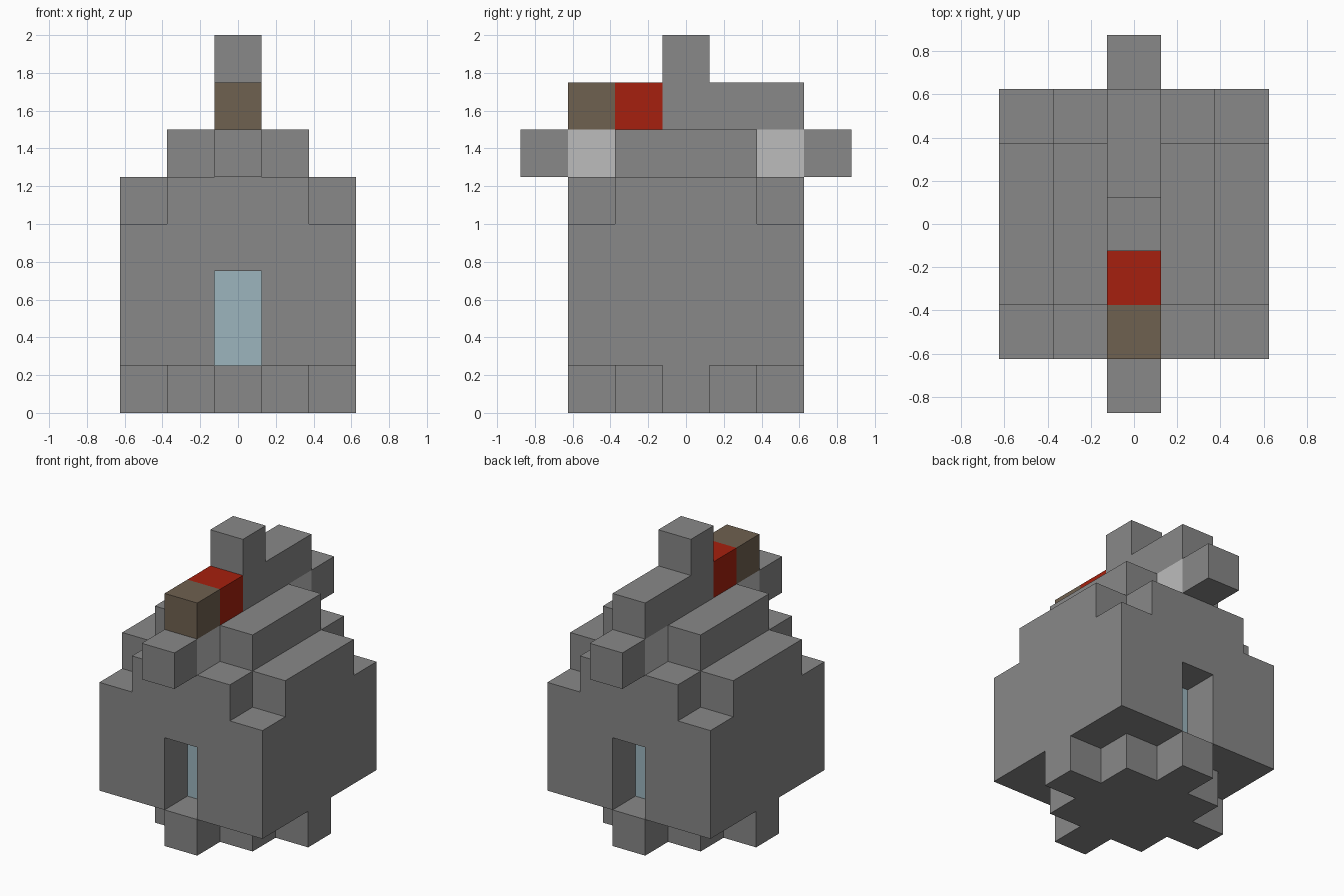
import bpy
import bmesh
from itertools import product
from mathutils import Vector

UNIT = 0.25  # edge length of one block

cube = bpy.data.objects.get("Cube")
if cube:
    bpy.data.objects.remove(cube, do_unlink=True)


def make_material(name, rgb):
    mat = bpy.data.materials.new(name)
    mat.use_nodes = True
    mat.diffuse_color = (*rgb, 1)
    mat.node_tree.nodes["Principled BSDF"].inputs["Base Color"].default_value = (*rgb, 1)
    return mat


stone = make_material("stone_grey", (0.246, 0.246, 0.246))
pale = make_material("pale_grey", (0.503, 0.503, 0.503))
red = make_material("red", (0.381, 0.0144, 0.0044))
brown = make_material("brown", (0.159, 0.119, 0.08))
blue = make_material("pale_blue", (0.332, 0.462, 0.515))


def block(xs, ys, zs):
    """Cells in inclusive x, y and z ranges."""
    return set(product(*(range(a, b + 1) for a, b in (xs, ys, zs))))


def build(name, cells, mat):
    """Closed shell around a group of block cells, flat areas merged."""
    bm = bmesh.new()
    for cell in cells:
        for axis, sign in product(range(3), (-1, 1)):
            neighbour = list(cell)
            neighbour[axis] += sign
            if tuple(neighbour) in cells:
                continue
            centre = Vector(cell) + Vector((0, 0, 0.5))
            normal, u, v = Vector(), Vector(), Vector()
            normal[axis] = sign / 2
            u[(axis + 1) % 3] = 0.5
            v[(axis + 2) % 3] = sign / 2
            corners = (-u - v, u - v, u + v, v - u)
            bm.faces.new([bm.verts.new((centre + normal + c) * UNIT) for c in corners])
    bmesh.ops.remove_doubles(bm, verts=bm.verts, dist=0.001)
    bmesh.ops.dissolve_limit(bm, angle_limit=0.01, verts=bm.verts, edges=bm.edges)
    mesh = bpy.data.meshes.new(name)
    bm.to_mesh(mesh)
    bm.free()
    mesh.materials.append(mat)
    bpy.context.collection.objects.link(bpy.data.objects.new(name, mesh))


# Stepped diamond foot
foot = {c for c in block((-2, 2), (-2, 2), (0, 0)) if abs(c[0]) + abs(c[1]) <= 2}
build("foot", foot, stone)

# Main walls with a doorway front and back, and the blue core inside
doorway = block((0, 0), (-2, 2), (1, 2))
build("walls", block((-2, 2), (-2, 2), (1, 3)) - doorway, stone)
build("doorway_core", block((0, 0), (-1, 1), (1, 2)), blue)

# Roof tiers: a cross-shaped lower tier and a square upper tier
lower = block((-2, 2), (-1, 1), (4, 4)) | block((-1, 1), (-2, 2), (4, 4))
build("roof_lower", lower, stone)
build("roof_upper", block((-1, 1), (-1, 1), (5, 5)), stone)

# Pale supports and projecting blocks at both ends
for side, label in ((-1, "front"), (1, "back")):
    build(label + "_support", {(0, 2 * side, 5)}, pale)
    build(label + "_projection", {(0, 3 * side, 5)}, stone)

# Ridge and top block, with a red and a brown block at the front
build("ridge", block((0, 0), (0, 2), (6, 6)) | {(0, 0, 7)}, stone)
build("ridge_red_block", {(0, -1, 6)}, red)
build("ridge_front_block", {(0, -2, 6)}, brown)
